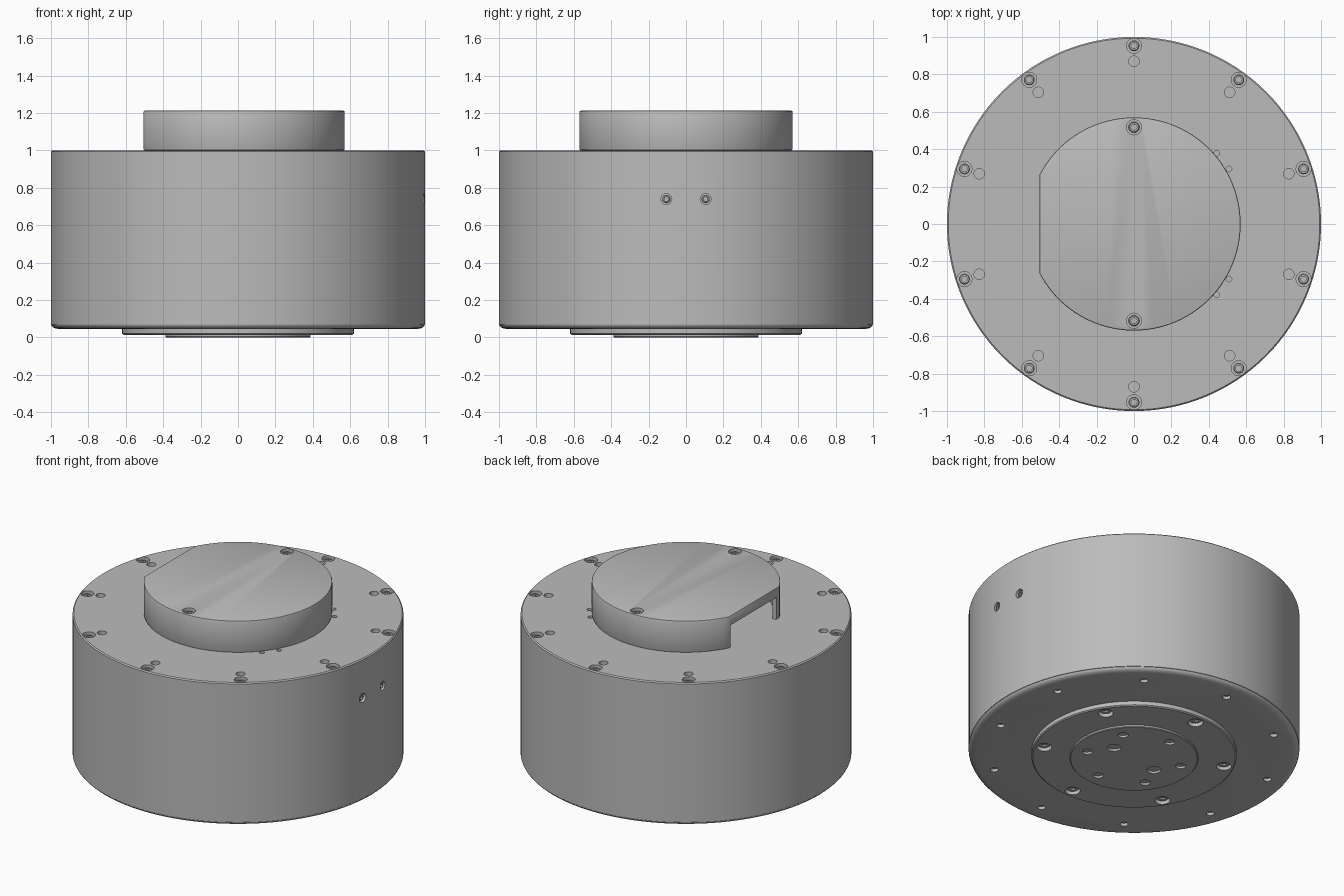
import bpy, bmesh, math
from mathutils import Matrix, Vector

if "Cube" in bpy.data.objects:
    bpy.data.objects.remove(bpy.data.objects["Cube"], do_unlink=True)

GREY = (0.5, 0.5, 0.5, 1)
metal = bpy.data.materials.new("brushed grey")
metal.use_nodes = True
metal.diffuse_color = GREY
metal.node_tree.nodes["Principled BSDF"].inputs["Base Color"].default_value = GREY


def make(name, bm):
    bmesh.ops.recalc_face_normals(bm, faces=bm.faces)
    me = bpy.data.meshes.new(name)
    bm.to_mesh(me)
    bm.free()
    me.materials.append(metal)
    ob = bpy.data.objects.new(name, me)
    bpy.context.collection.objects.link(ob)
    return ob


def activate(ob):
    bpy.ops.object.select_all(action='DESELECT')
    ob.select_set(True)
    bpy.context.view_layer.objects.active = ob


def smooth(ob):
    activate(ob)
    bpy.ops.object.shade_smooth_by_angle(angle=math.radians(30))


def lathe(bm, profile, segs, mat=Matrix()):
    """Closed solid of revolution; points (r, z) or (r, z, 'hex') for six-sided rings."""
    rings = []
    for p in profile:
        ring = []
        for i in range(segs):
            a = math.tau * i / segs
            r = p[0]
            if len(p) > 2:
                r /= math.cos(a % (math.pi / 3) - math.pi / 6)
            ring.append(bm.verts.new(mat @ Vector((r * math.cos(a), r * math.sin(a), p[1]))))
        rings.append(ring)
    for lo, hi in zip(rings, rings[1:]):
        for i in range(segs):
            j = (i + 1) % segs
            bm.faces.new((lo[i], lo[j], hi[j], hi[i]))
    bm.faces.new(rings[0][::-1])
    bm.faces.new(rings[-1])


def revolved(name, profile, segs=128):
    bm = bmesh.new()
    lathe(bm, profile, segs)
    return make(name, bm)


def d_prism(name, r, flat, z0, z1):
    """Round plate with one side cut flat at x = -flat."""
    bm = bmesh.new()
    half = math.acos(-flat / r)
    n = 96
    pts = [(r * math.cos(a), r * math.sin(a))
           for a in (-half + 2 * half * i / n for i in range(n + 1))]
    face = bm.faces.new([bm.verts.new((x, y, z0)) for x, y in pts])
    ext = bmesh.ops.extrude_face_region(bm, geom=[face])
    bmesh.ops.translate(bm, vec=(0, 0, z1 - z0),
                        verts=[v for v in ext["geom"] if isinstance(v, bmesh.types.BMVert)])
    return make(name, bm)


def box(name, lo, hi):
    bm = bmesh.new()
    lo, hi = Vector(lo), Vector(hi)
    bmesh.ops.create_cube(bm, size=1, matrix=Matrix.Translation((lo + hi) / 2)
                          @ Matrix.Diagonal((*(hi - lo), 1)))
    return make(name, bm)


def cut(ob, cutter):
    cutter.hide_render = True
    mod = ob.modifiers.new("cut", 'BOOLEAN')
    mod.operation, mod.solver, mod.object = 'DIFFERENCE', 'EXACT', cutter
    activate(ob)
    bpy.ops.object.modifier_apply(modifier=mod.name)
    bpy.data.objects.remove(cutter, do_unlink=True)


def drill(ob, holes):
    """holes: list of (placement matrix with local +z outwards, radius, depth)."""
    bm = bmesh.new()
    for mat, r, depth in holes:
        lathe(bm, [(r, -depth), (r, 0.02)], 24, mat)
    cut(ob, make("drill_cutter", bm))


def screws(name, mats, r, top):
    """Socket head screws whose heads end at local height top."""
    bm = bmesh.new()
    for mat in mats:
        lathe(bm, [(r, top - 0.04), (r, top - 0.005), (r - 0.005, top),
                   (r * 0.5, top, 'hex'), (r * 0.5, top - 0.02, 'hex')], 24, mat)
    smooth(make(name, bm))


def circle(n, r, z, start, down=False):
    flip = Matrix.Rotation(math.pi, 4, 'X') if down else Matrix()
    out = []
    for i in range(n):
        a = math.radians(start + 360 * i / n)
        out.append(Matrix.Translation((r * math.cos(a), r * math.sin(a), z)) @ flip)
    return out


# Main housing drum
housing = revolved("housing", [(0.99, 0.066), (1, 0.07), (1, 0.993), (0.993, 1.0)])
rim = circle(10, 0.953, 1.0, 18)
side = [Matrix.Translation((0.9985, y, 0.74)) @ Matrix.Rotation(math.pi / 2, 4, 'Y')
        for y in (-0.105, 0.105)]
pins = [Matrix.Translation((x, s * y, 1.0)) for x, y in ((0.442, 0.378), (0.508, 0.294))
        for s in (-1, 1)]
drill(housing, [(m, 0.04, 0.05) for m in rim]
      + [(m, 0.028, 0.06) for m in circle(10, 0.87, 1.0, 18)]
      + [(m, 0.029, 0.05) for m in side]
      + [(m, 0.015, 0.04) for m in pins])
smooth(housing)
screws("rim_screws", rim, 0.029, -0.012)
screws("side_set_screws", side, 0.022, -0.012)

# Base plate with rounded lower edge
base = revolved("base_plate", [(0.955, 0.045), (0.975, 0.048), (0.988, 0.054),
                               (0.996, 0.062), (0.998, 0.068), (0.985, 0.069)])
drill(base, [(m, 0.024, 0.02) for m in circle(10, 0.87, 0.045, 18, True)])
smooth(base)

# Output flange under the base, then the raised hub at its centre
flange = revolved("output_flange", [(0.612, 0.014), (0.62, 0.02), (0.62, 0.05)])
drill(flange, [(m, 0.046, 0.028) for m in circle(6, 0.555, 0.014, 32, True)])
smooth(flange)
bm = bmesh.new()
for m in circle(6, 0.555, 0.014, 32, True):
    lathe(bm, [(0.034, -0.03), (0.034, -0.016), (0.016, -0.016, 'hex'),
               (0.016, -0.026, 'hex')], 24, m)
smooth(make("flange_screws", bm))

hub = revolved("output_hub", [(0.383, 0.0), (0.387, 0.004), (0.387, 0.06)])
drill(hub, [(m, 0.031, 0.045) for m in circle(6, 0.295, 0, 37, True)]
      + [(m, 0.042, 0.045) for m in circle(2, 0.18, 0, 8, True)])
smooth(hub)

# Hollow rear cover with a flat side and a cable opening
cover = d_prism("rear_cover", 0.57, 0.505, 1.0, 1.213)
bev = cover.modifiers.new("bevel", 'BEVEL')
bev.width, bev.segments, bev.angle_limit = 0.008, 2, math.radians(60)
activate(cover)
bpy.ops.object.modifier_apply(modifier=bev.name)
cut(cover, d_prism("cavity_cutter", 0.535, 0.475, 0.98, 1.15))
cut(cover, box("opening_cutter", (-0.6, -0.235, 0.97), (-0.45, 0.25, 1.15)))
cap_bolts = circle(2, 0.517, 1.213, 90)
drill(cover, [(m, 0.04, 0.045) for m in cap_bolts])
smooth(cover)
screws("cover_screws", cap_bolts, 0.029, -0.012)

# Small sockets hanging from the cover ceiling behind the opening
for i, y in enumerate((-0.14, -0.03)):
    box(f"cable_socket_{i + 1}", (-0.46, y - 0.03, 1.115), (-0.4, y + 0.03, 1.152))
